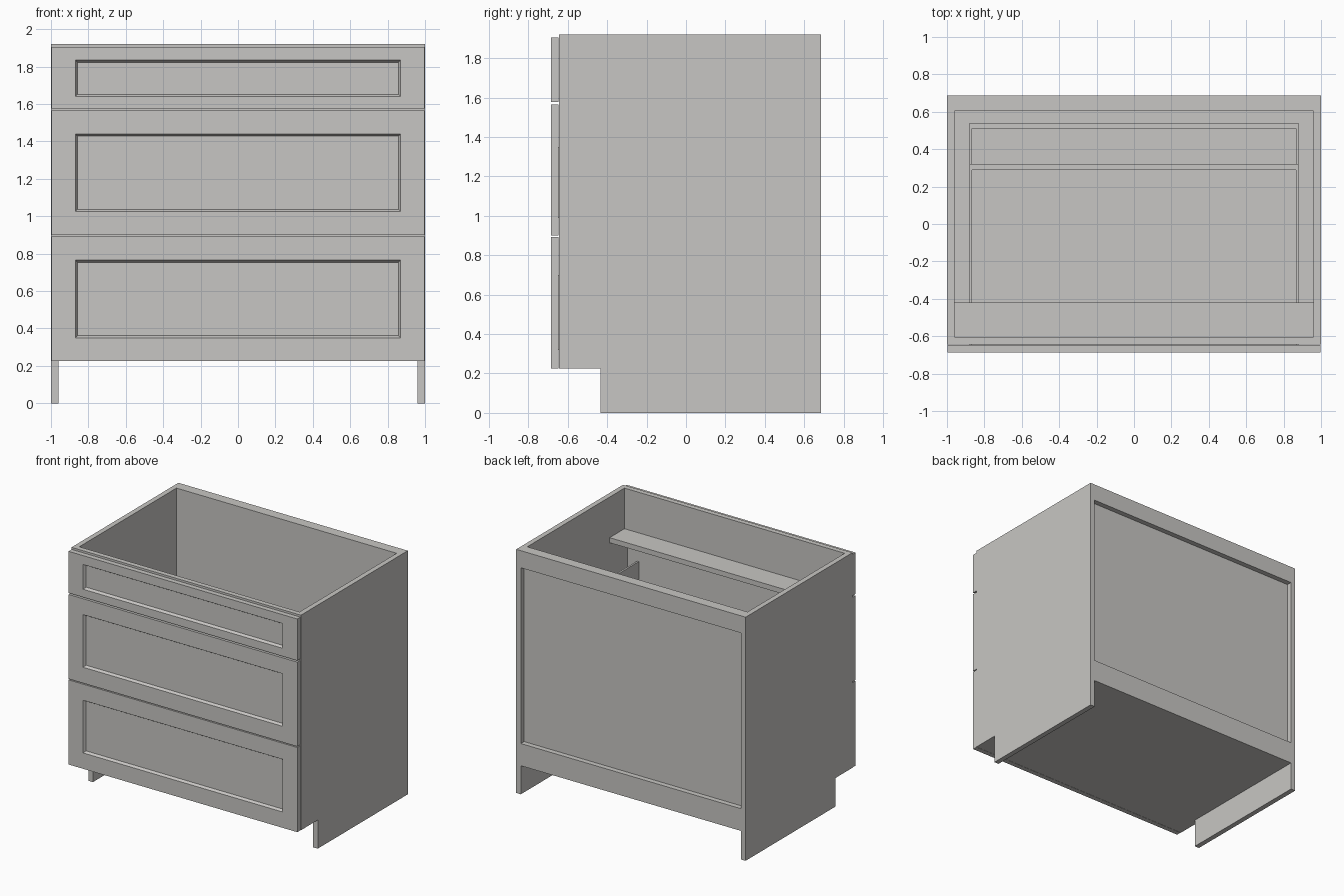
import bpy, bmesh

if "Cube" in bpy.data.objects:
    bpy.data.objects.remove(bpy.data.objects["Cube"])

grey = bpy.data.materials.new("warm grey paint")
grey.diffuse_color = (0.575, 0.565, 0.547, 1)
grey.use_nodes = True
grey.node_tree.nodes["Principled BSDF"].inputs["Base Color"].default_value = grey.diffuse_color


def finish(name, bm):
    bmesh.ops.recalc_face_normals(bm, faces=bm.faces)
    mesh = bpy.data.meshes.new(name)
    bm.to_mesh(mesh)
    bm.free()
    mesh.materials.append(grey)
    obj = bpy.data.objects.new(name, mesh)
    bpy.context.collection.objects.link(obj)
    return obj


def box(name, x, y, z):
    bm = bmesh.new()
    bmesh.ops.create_cube(bm, size=1)
    for v in bm.verts:
        v.co = [r[0] + (c + 0.5) * (r[1] - r[0]) for c, r in zip(v.co, (x, y, z))]
    return finish(name, bm)


def extruded_side(name, profile, x0, x1):
    bm = bmesh.new()
    face = bm.faces.new([bm.verts.new((x0, y, z)) for y, z in profile])
    new = bmesh.ops.extrude_face_region(bm, geom=[face])["geom"]
    for v in new:
        if isinstance(v, bmesh.types.BMVert):
            v.co.x = x1
    return finish(name, bm)


def panelled_front(name, z0, z1, p0, p1):
    """Slab with a sunken panel whose edges slope inward."""
    b = 0.012
    rings = [(0.997, z0, z1, BACK_OF_FRONT), (0.997, z0, z1, FRONT),
             (0.87, p0, p1, FRONT), (0.87 - b, p0 + b, p1 - b, FRONT + 0.02)]
    bm = bmesh.new()
    loops = [[bm.verts.new(c) for c in
              ((-x, y, lo), (x, y, lo), (x, y, hi), (-x, y, hi))]
             for x, lo, hi, y in rings]
    for a, c in zip(loops, loops[1:]):
        for i in range(4):
            j = (i + 1) % 4
            bm.faces.new((a[i], a[j], c[j], c[i]))
    bm.faces.new(loops[0])
    bm.faces.new(loops[-1])
    return finish(name, bm)


FRONT, BACK_OF_FRONT, REAR = -0.686, -0.647, 0.686
TOP, KICK, IN = 1.92, 0.225, 0.96

# Side panels with toe-kick notch
side = [(-0.645, KICK), (-0.435, KICK), (-0.435, 0), (REAR, 0), (REAR, TOP), (-0.645, TOP)]
for s, label in ((-1, "left"), (1, "right")):
    extruded_side(label + "_side_panel", side, s * IN, s)

# Carcass floor, back and rails
box("floor_panel", (-IN, IN), (-0.645, 0.645), (KICK, KICK + 0.04))
box("back_panel", (-IN, IN), (0.605, 0.645), (KICK + 0.04, TOP))
box("back_top_rail", (-IN, IN), (0.645, REAR), (1.785, TOP))
box("back_bottom_rail", (-IN, IN), (0.645, REAR), (KICK, 0.40))
box("front_top_panel", (-IN, IN), (-0.645, -0.605), (1.56, TOP))
box("upper_stretcher", (-IN, IN), (-0.605, -0.42), (1.56, 1.60))
box("lower_stretcher", (-IN, IN), (-0.645, -0.42), (0.875, 0.915))

# Panelled fronts
panelled_front("bottom_drawer_front", KICK, 0.892, 0.35, 0.765)
panelled_front("middle_drawer_front", 0.90, 1.565, 1.025, 1.44)
panelled_front("top_false_front", 1.577, 1.905, 1.64, 1.835)

# Open drawer boxes behind the two lower fronts
for label, z0, z1, back in (("bottom", 0.32, 0.70, 0.54), ("middle", 0.99, 1.35, 0.32)):
    for s, lr in ((-1, "left"), (1, "right")):
        box(f"{label}_drawer_{lr}_side", sorted((s * 0.865, s * 0.88)),
            (BACK_OF_FRONT, back), (z0, z1))
    box(label + "_drawer_back", (-0.865, 0.865), (back - 0.03, back), (z0, z1))
    box(label + "_drawer_base", (-0.865, 0.865), (BACK_OF_FRONT, back - 0.03), (z0, z0 + 0.03))
